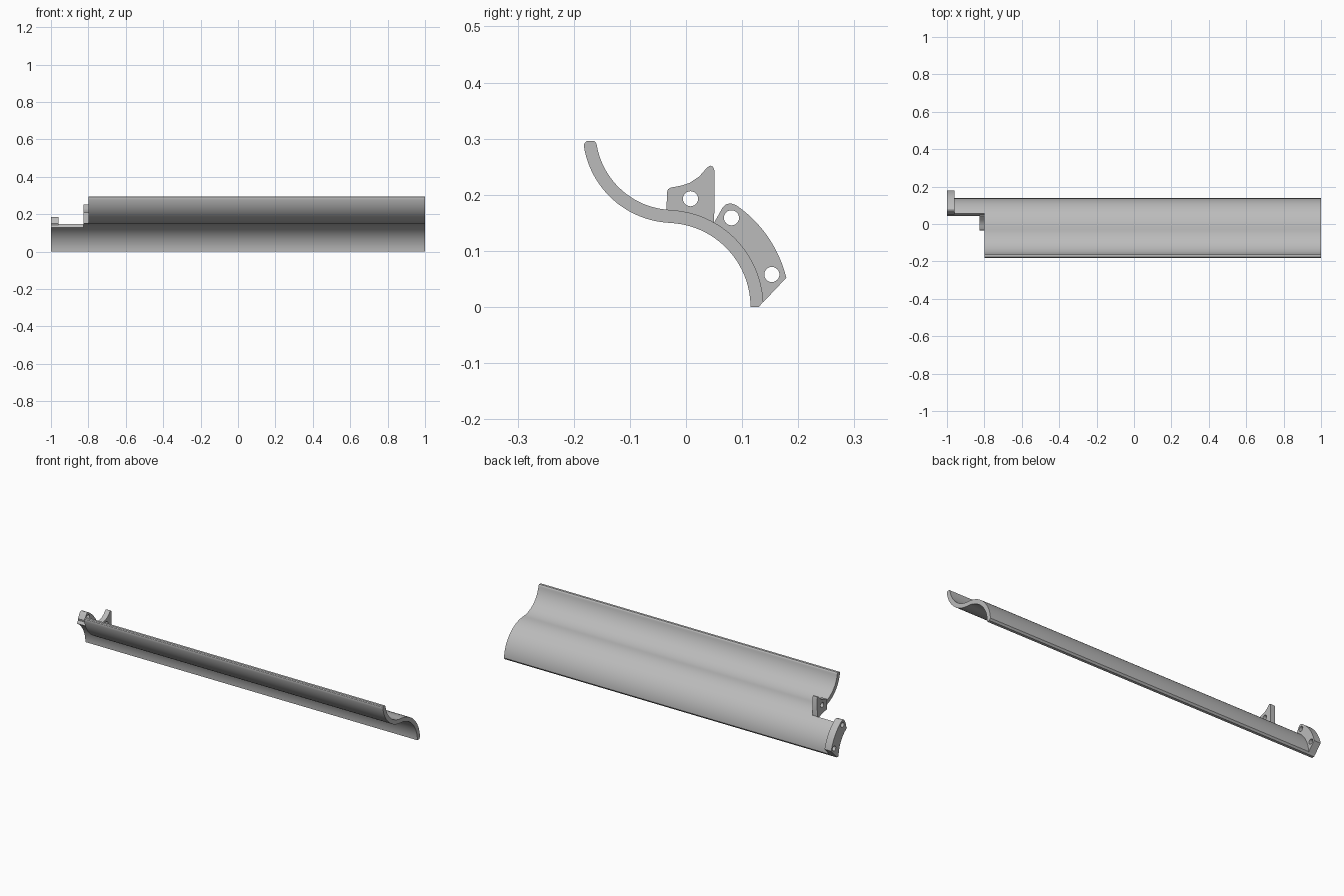
import bpy, bmesh
from math import sin, cos, radians, degrees, atan2, pi

cube = bpy.data.objects.get("Cube")
if cube:
    bpy.data.objects.remove(cube, do_unlink=True)

grey = bpy.data.materials.new("plain_grey")
grey.use_nodes = True
colour = (0.5, 0.5, 0.5, 1)
grey.diffuse_color = colour
grey.node_tree.nodes["Principled BSDF"].inputs["Base Color"].default_value = colour

LOW = (-0.035, 0.0)      # centre of the lower arch
HIGH = (-0.022, 0.312)   # centre of the upper trough
STEP = -0.8              # where the sheet is notched


def arc(centre, r, a, b, n=24):
    """Points (y, z) on an arc from angle a to b in degrees."""
    angles = [radians(a + (b - a) * i / n) for i in range(n + 1)]
    return [(centre[0] + r * cos(t), centre[1] + r * sin(t)) for t in angles]


def prism(name, profile, x0, x1):
    """Extrude a (y, z) profile along x."""
    bm = bmesh.new()
    face = bm.faces.new([bm.verts.new((x0, y, z)) for y, z in profile])
    new = bmesh.ops.extrude_face_region(bm, geom=[face])["geom"]
    verts = [v for v in new if isinstance(v, bmesh.types.BMVert)]
    bmesh.ops.translate(bm, verts=verts, vec=(x1 - x0, 0, 0))
    bmesh.ops.recalc_face_normals(bm, faces=bm.faces)
    mesh = bpy.data.meshes.new(name)
    bm.to_mesh(mesh)
    bm.free()
    mesh.materials.append(grey)
    obj = bpy.data.objects.new(name, mesh)
    bpy.context.collection.objects.link(obj)
    return obj


def activate(obj):
    bpy.ops.object.select_all(action='DESELECT')
    obj.select_set(True)
    bpy.context.view_layer.objects.active = obj


def cut(obj, cutter):
    """Subtract a cutter and throw it away."""
    cutter.hide_render = True
    mod = obj.modifiers.new("cut", 'BOOLEAN')
    mod.operation = 'DIFFERENCE'
    mod.solver = 'EXACT'
    mod.object = cutter
    activate(obj)
    bpy.ops.object.modifier_apply(modifier=mod.name)
    bpy.data.objects.remove(cutter, do_unlink=True)


def finish(obj):
    activate(obj)
    bpy.ops.object.shade_smooth_by_angle(angle=radians(30))


def lug(name, profile, x0, x1, holes):
    obj = prism(name, profile, x0, x1)
    for centre in holes:
        ring = arc(centre, 0.0135, 0, 345, 23)
        cut(obj, prism("hole_cutter", ring, x0 - 0.1, x1 + 0.1))
    finish(obj)


# S-shaped sheet: the two arcs meet on the line between their centres
t = degrees(atan2(HIGH[1] - LOW[1], HIGH[0] - LOW[0]))
underside = arc(LOW, 0.15, 0, t) + arc(HIGH, 0.162, t + 180, 189)[1:]
rim = [(-0.181, 0.292), (-0.177, 0.296), (-0.164, 0.296), (-0.160, 0.292)]
topside = arc(HIGH, 0.139, 190, t + 180) + arc(LOW, 0.173, t, 3.3)[1:]
sheet = prism("curved_sheet", underside + rim + topside + [(0.130, 0)], -1, 1)

# Notch that leaves only the lower arch at the right end
edge = radians(58.7)
notch = [(LOW[0] + r * cos(edge), LOW[1] + r * sin(edge)) for r in (0.1, 0.25)]
notch += [(0.095, 0.4), (-0.3, 0.4), (-0.3, 0.085)]
cut(sheet, prism("notch_cutter", notch, -1.1, STEP))
finish(sheet)

# Upright lug on the notch edge, following the sheet underneath
upright = [(-0.034, 0.204), (-0.032, 0.210), (-0.027, 0.213), (-0.010, 0.216),
           (0.006, 0.221), (0.024, 0.233), (0.037, 0.248), (0.043, 0.252),
           (0.048, 0.250), (0.051, 0.243)]
lug("upright_lug", upright + arc(LOW, 0.152, 56, 90, 10), STEP - 0.026, STEP + 0.002,
    [(0.008, 0.193)])

# Curved lug on the back of the arch at the right end
crown = [(0.051, 0.152), (0.065, 0.177), (0.071, 0.183), (0.080, 0.185)]
curved = crown + arc(LOW, 0.22, 55.5, 13.7) + [(0.138, 0.009)]
lug("curved_lug", curved + arc(LOW, 0.165, 5, 58), -1, -0.96,
    [(0.081, 0.159), (0.153, 0.058)])
